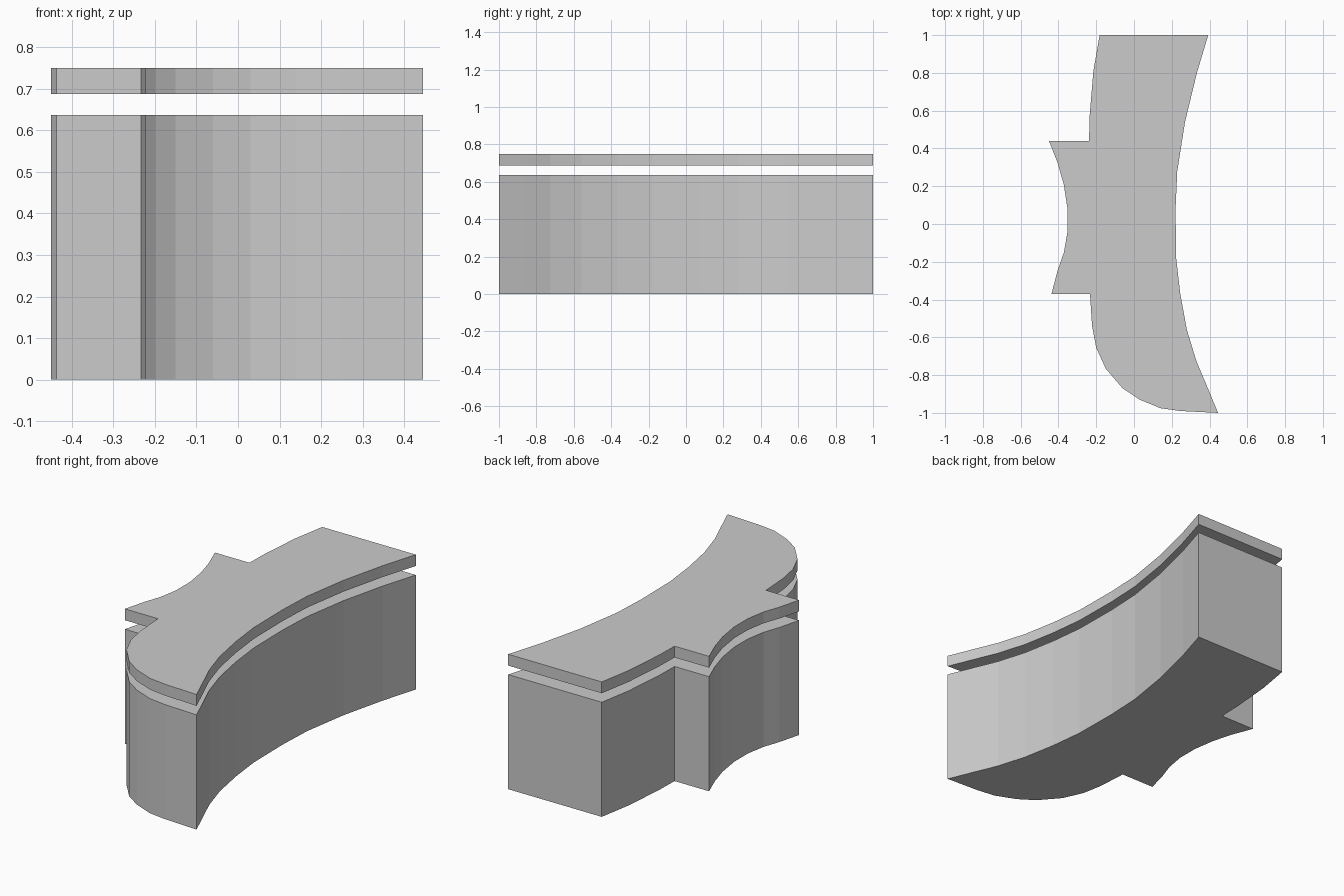
import bpy, bmesh

if "Cube" in bpy.data.objects:
    bpy.data.objects.remove(bpy.data.objects["Cube"])

# Plan outline, counter-clockwise from the front right tip
right_curve = [(0.445, -1.0), (0.385, -0.855), (0.33, -0.725), (0.28, -0.56), (0.245, -0.37),
               (0.223, -0.18), (0.22, 0.08), (0.229, 0.28), (0.27, 0.54), (0.333, 0.8), (0.393, 1.0)]
back_left = [(-0.182, 1.0), (-0.215, 0.81), (-0.235, 0.57), (-0.238, 0.44)]
side_notch = [(-0.45, 0.44), (-0.405, 0.325), (-0.372, 0.21), (-0.352, 0.08), (-0.352, -0.04),
              (-0.371, -0.15), (-0.404, -0.245), (-0.437, -0.37)]
front_round = [(-0.233, -0.37), (-0.222, -0.54), (-0.2, -0.655), (-0.15, -0.765),
               (-0.06, -0.87), (0.03, -0.93), (0.14, -0.975), (0.245, -0.99)]
outline = right_curve + back_left + side_notch + front_round


def slab(name, z0, z1):
    """Extrude the shared outline between two heights."""
    bm = bmesh.new()
    face = bm.faces.new([bm.verts.new((x, y, z0)) for x, y in outline])
    ext = bmesh.ops.extrude_face_region(bm, geom=[face], use_keep_orig=True)
    top = [v for v in ext["geom"] if isinstance(v, bmesh.types.BMVert)]
    bmesh.ops.translate(bm, verts=top, vec=(0, 0, z1 - z0))
    bmesh.ops.recalc_face_normals(bm, faces=bm.faces)
    mesh = bpy.data.meshes.new(name)
    bm.to_mesh(mesh)
    bm.free()
    obj = bpy.data.objects.new(name, mesh)
    bpy.context.collection.objects.link(obj)
    return obj


# Tall body and the thin cap floating above it
slab("building_body", 0.0, 0.637)
slab("roof_cap", 0.687, 0.75)
